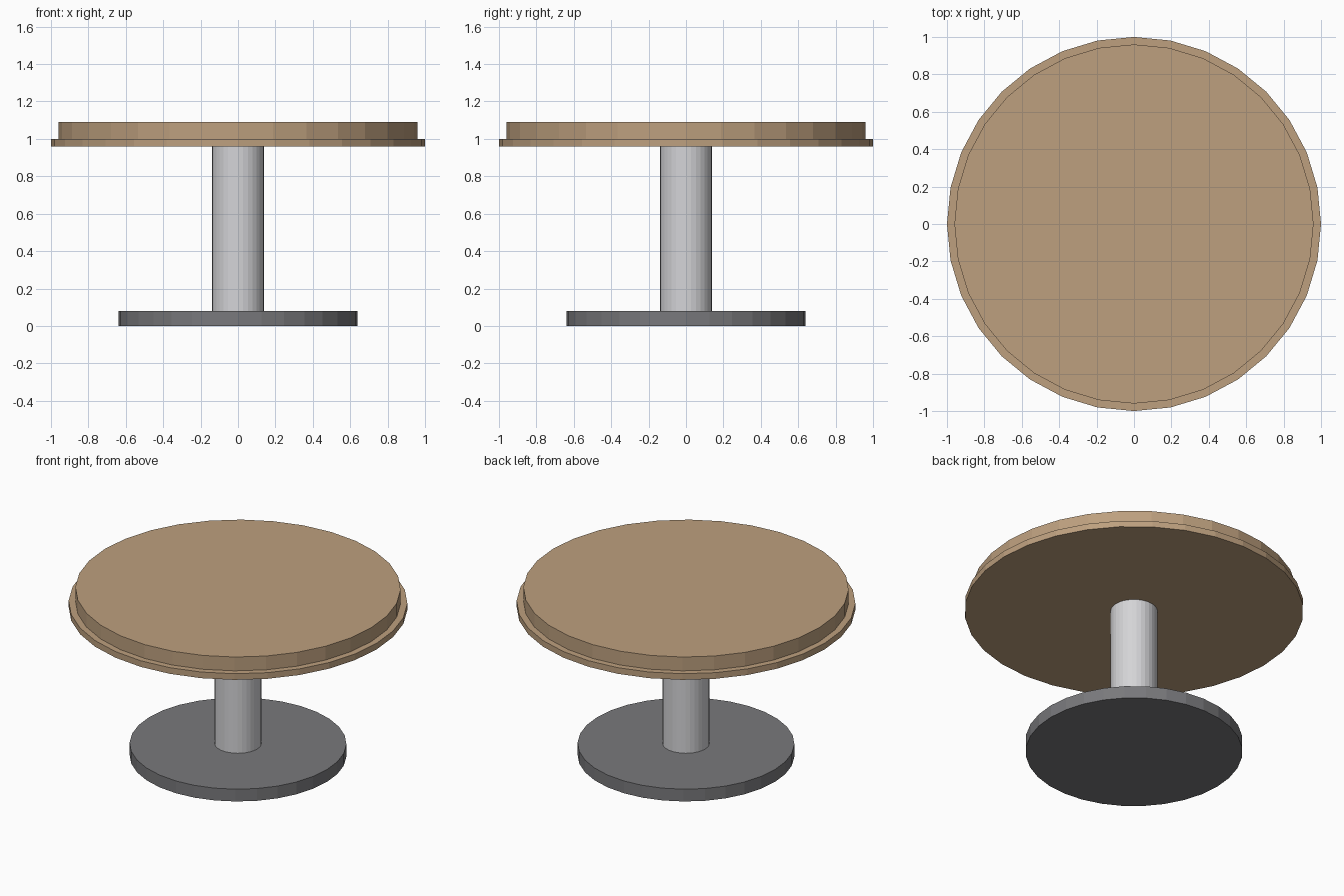
import bpy

cube = bpy.data.objects.get("Cube")
if cube:
    bpy.data.objects.remove(cube, do_unlink=True)


def make_material(name, rgb):
    mat = bpy.data.materials.new(name)
    mat.use_nodes = True
    colour = (*rgb, 1.0)
    mat.diffuse_color = colour
    mat.node_tree.nodes["Principled BSDF"].inputs["Base Color"].default_value = colour
    return mat


def add_disc(name, radius, bottom, top, mat):
    """Flat-sided upright cylinder between two heights."""
    bpy.ops.mesh.primitive_cylinder_add(
        vertices=32, radius=radius, depth=top - bottom,
        location=(0, 0, (bottom + top) / 2))
    obj = bpy.context.object
    obj.name = name
    obj.data.materials.append(mat)
    return obj


wood = make_material("light wood", (0.51, 0.35, 0.21))
steel = make_material("pale steel", (0.66, 0.66, 0.68))
iron = make_material("dark grey metal", (0.19, 0.19, 0.20))

# Foot and central column
add_disc("base_plate", 0.64, 0.0, 0.08, iron)
column = add_disc("column", 0.138, 0.08, 0.96, steel)

# Round top with a thin wider rim underneath
add_disc("table_rim", 1.0, 0.96, 1.0, wood)
add_disc("table_top", 0.96, 1.0, 1.09, wood)
